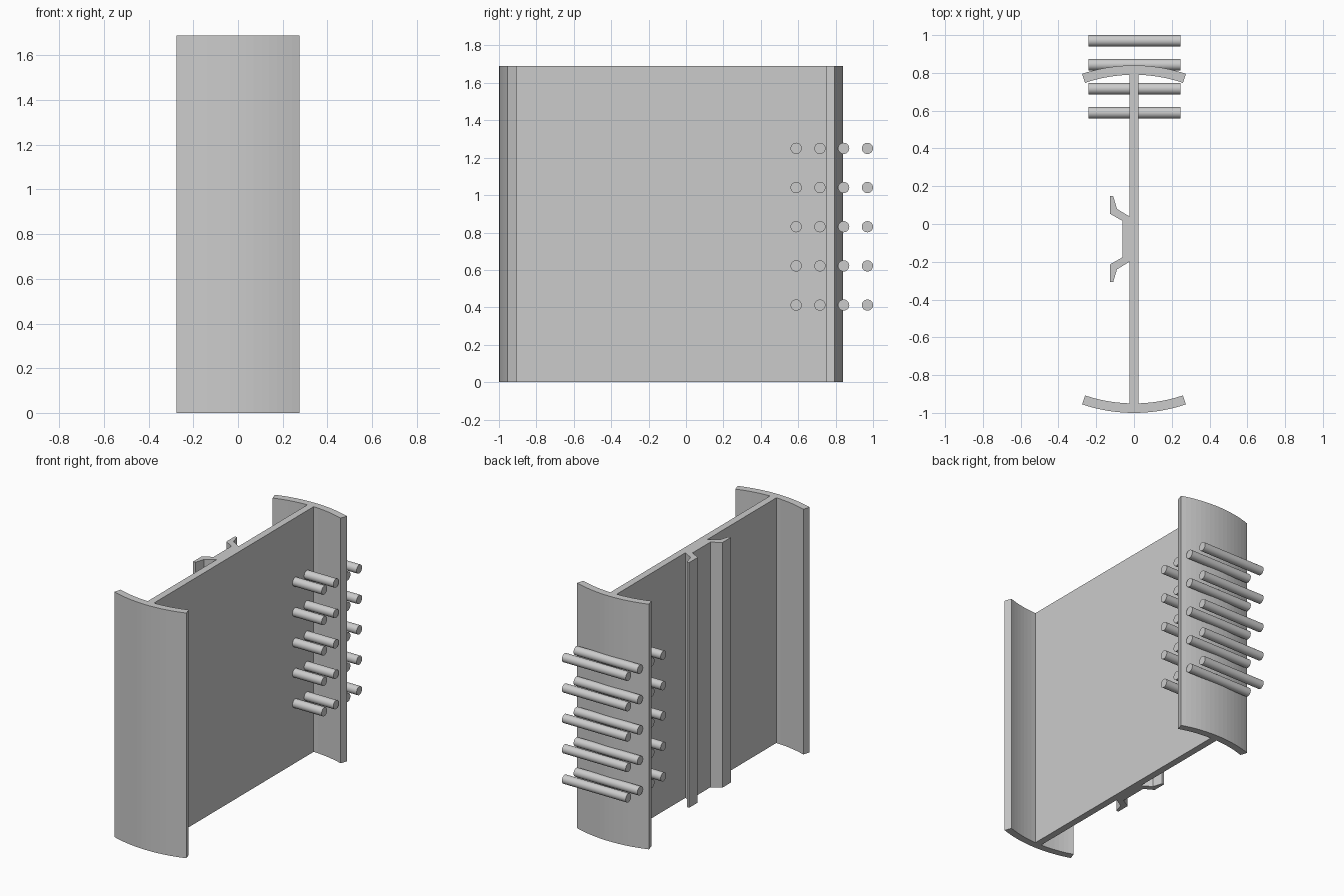
import bpy, bmesh, math
from mathutils import Matrix

if "Cube" in bpy.data.objects:
    bpy.data.objects.remove(bpy.data.objects["Cube"])

H = 1.69            # beam height
MID = -0.08         # symmetry line of the section
W = 0.024           # half thickness of the web
R_OUT, R_IN = 0.86, 0.81
CY = 0.84 - R_OUT   # centre of the upper flange arc
A_END = math.asin(0.275 / R_OUT)
A_WEB = math.asin(W / R_IN)

steel = bpy.data.materials.new("light grey")
steel.diffuse_color = (0.6, 0.6, 0.6, 1)
steel.use_nodes = True
steel.node_tree.nodes["Principled BSDF"].inputs["Base Color"].default_value = steel.diffuse_color


def finish(name, bm):
    bmesh.ops.recalc_face_normals(bm, faces=bm.faces[:])
    me = bpy.data.meshes.new(name)
    bm.to_mesh(me)
    bm.free()
    me.materials.append(steel)
    ob = bpy.data.objects.new(name, me)
    bpy.context.collection.objects.link(ob)
    return ob


def arc(r, a0, a1, n):
    return [(r * math.sin(a0 + (a1 - a0) * i / n),
             CY + r * math.cos(a0 + (a1 - a0) * i / n)) for i in range(n + 1)]


def flip(points):
    return [(x, 2 * MID - y) for x, y in reversed(points)]


# Beam: curved flanges, web and side clip as one extruded section
outer = arc(R_OUT, A_END, -A_END, 16)
inner_left = arc(R_IN, -A_END, -A_WEB, 7)
inner_right = arc(R_IN, A_WEB, A_END, 7)
clip = [(-W, 0.04), (-0.09, 0.08), (-0.11, 0.147), (-0.127, 0.147),
        (-0.127, 0.054), (-0.062, 0.017)]
outline = (outer + inner_left + clip + flip(clip) + flip(inner_left)
           + flip(outer) + flip(inner_right) + inner_right)

bm = bmesh.new()
base = bm.faces.new([bm.verts.new((x, y, 0)) for x, y in outline])
top = bmesh.ops.extrude_face_region(bm, geom=[base], use_keep_orig=True)
bmesh.ops.translate(bm, vec=(0, 0, H),
                    verts=[v for v in top["geom"] if isinstance(v, bmesh.types.BMVert)])
finish("curved_flange_beam", bm)

# Rods: grid of four by five bars crossing the rear flange
bm = bmesh.new()
for i in range(4):
    for j in range(5):
        place = (Matrix.Translation((0.003, 0.589 + 0.127 * i, 0.412 + 0.2095 * j))
                 @ Matrix.Rotation(math.pi / 2, 4, 'Y'))
        bmesh.ops.create_cone(bm, cap_ends=True, segments=24, radius1=0.03,
                              radius2=0.03, depth=0.486, matrix=place)
rods = finish("cross_rods", bm)
bpy.context.view_layer.objects.active = rods
rods.select_set(True)
bpy.ops.object.shade_smooth_by_angle(angle=math.radians(30))
